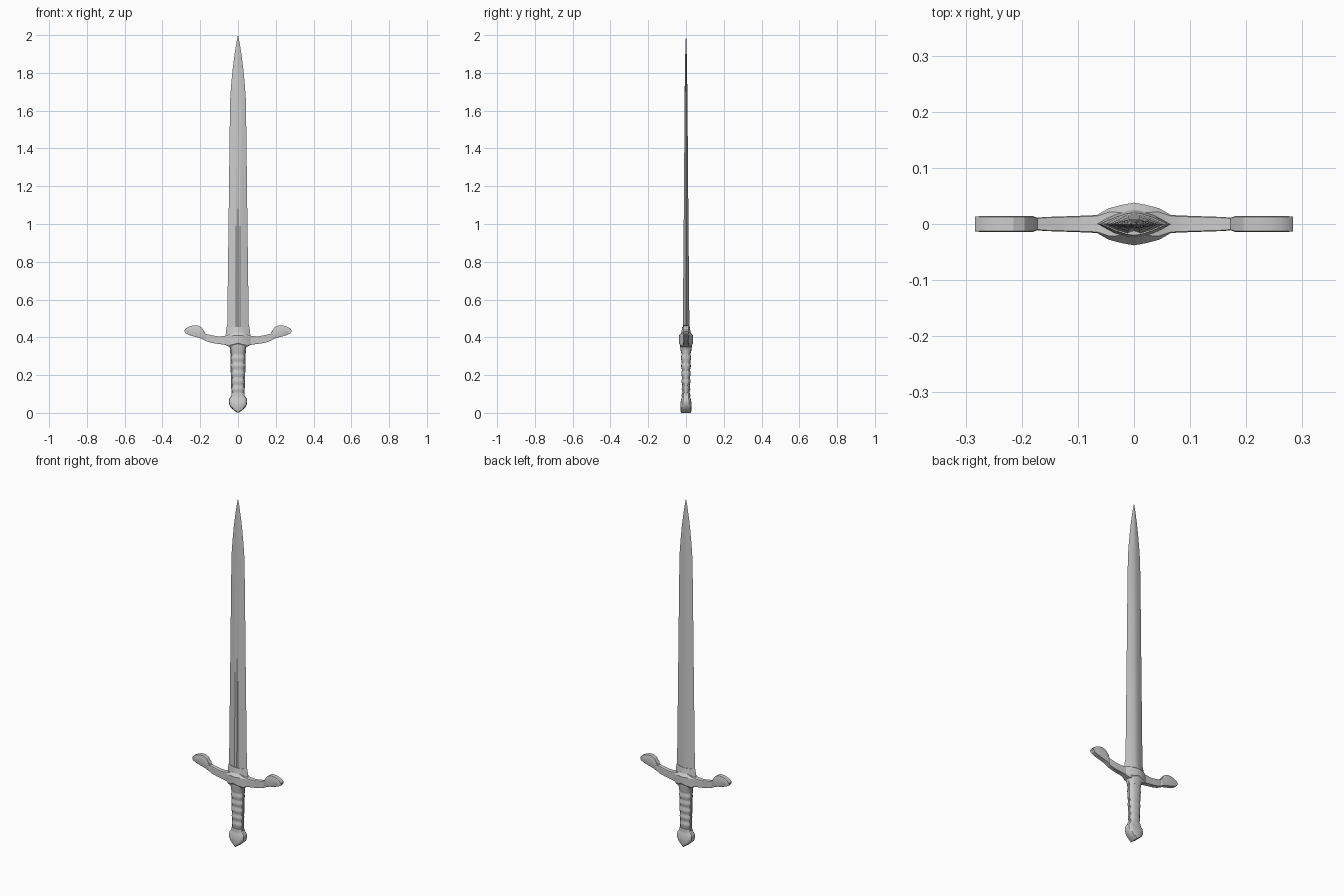
import bpy, bmesh
from math import cos, sin, pi, radians, copysign

if "Cube" in bpy.data.objects:
    bpy.data.objects.remove(bpy.data.objects["Cube"])


def loft(name, rings, angle=30):
    """Skin a list of equal-length point rings and cap both ends."""
    bm = bmesh.new()
    loops = [[bm.verts.new(p) for p in ring] for ring in rings]
    n = len(loops[0])
    for a, b in zip(loops, loops[1:]):
        for i in range(n):
            j = (i + 1) % n
            bm.faces.new((a[i], a[j], b[j], b[i]))
    bm.faces.new(loops[0])
    bm.faces.new(loops[-1])
    bmesh.ops.remove_doubles(bm, verts=bm.verts, dist=1e-5)
    bmesh.ops.recalc_face_normals(bm, faces=bm.faces)
    mesh = bpy.data.meshes.new(name)
    bm.to_mesh(mesh)
    bm.free()
    ob = bpy.data.objects.new(name, mesh)
    bpy.context.collection.objects.link(ob)
    bpy.ops.object.select_all(action='DESELECT')
    ob.select_set(True)
    bpy.context.view_layer.objects.active = ob
    bpy.ops.object.shade_smooth_by_angle(angle=radians(angle))
    return ob


def oval(z, hx, hy, n=16, power=0.8):
    """Horizontal superellipse ring."""
    pts = []
    for i in range(n):
        c, s = cos(2 * pi * i / n), sin(2 * pi * i / n)
        pts.append((hx * copysign(abs(c) ** power, c),
                    hy * copysign(abs(s) ** power, s), z))
    return pts


def lens(z, hx, hy, groove=0.0):
    """Sharp-edged blade section, with an optional fuller in the front face."""
    back = [(hx, 0), (hx * .55, hy * .6), (hx * .2, hy * .93), (0, hy),
            (-hx * .2, hy * .93), (-hx * .55, hy * .6)]
    front = [(-hx, 0), (-hx * .55, -hy * .6), (-hx * .2, -hy * .93), (0, -hy + groove),
             (hx * .2, -hy * .93), (hx * .55, -hy * .6)]
    return [(x, y, z) for x, y in back + front]


# Blade: long straight taper, then a curved point
blade = [(.40, .057, .018, .006), (.46, .057, .018, .006), (1.0, .050, .013, .005),
         (1.5, .044, .009, .003), (1.67, .041, .0075, .002), (1.75, .035, .0065, 0),
         (1.83, .027, .0055, 0), (1.90, .018, .004, 0), (1.96, .0085, .0025, 0),
         (2.0, .0004, .0004, 0)]
loft("blade", [lens(*s) for s in blade])

# Collar where the blade enters the guard
loft("blade_collar", [lens(.40, .066, .030), lens(.43, .064, .024), lens(.455, .060, .020)])

# Cross guard: chamfered sections swept along x, (x, bottom, top, half depth)
arm = [(0, .345, .433, .038), (.022, .346, .426, .034), (.045, .349, .416, .028),
       (.066, .360, .408, .016), (.10, .365, .405, .0145), (.13, .369, .409, .0135),
       (.160, .376, .416, .0125), (.172, .381, .419, .011), (.180, .386, .434, .014),
       (.195, .394, .454, .014), (.215, .400, .464, .014), (.24, .406, .463, .014),
       (.262, .413, .455, .014), (.276, .420, .447, .014), (.283, .430, .438, .013)]


def guard_section(x, zb, zt, hy):
    body = max(0, 1 - abs(x) / .066)
    cy = hy * (.88 - .4 * body)
    cz = (zt - zb) * (.08 + .2 * body)
    return [(x, -cy, zb), (x, cy, zb), (x, hy, zb + cz), (x, hy, zt - cz),
            (x, cy, zt), (x, -cy, zt), (x, -hy, zt - cz), (x, -hy, zb + cz)]


stations = [(-x, b, t, h) for x, b, t, h in reversed(arm[1:])] + arm
loft("cross_guard", [guard_section(*s) for s in stations], 25)

# Grip: gently swelling handle with wrapped ridges
rings = []
steps = 40
for i in range(steps + 1):
    t = i / steps
    ripple = .0018 * cos(2 * pi * 6 * t)
    rings.append(oval(.085 + .245 * t, .031 + .006 * t + ripple, .020 + .006 * t + ripple))
loft("grip", rings)

# Raised strips along the narrow sides of the grip
for side, label in ((-1, "left"), (1, "right")):
    loft("grip_strip_" + label,
         [[(p[0] + side * c, p[1], p[2]) for p in oval(z, .004, .006, 8)]
          for z, c in ((.09, .0305), (.20, .034), (.335, .0375))])

# Flared ferrule beneath the guard
loft("grip_ferrule", [oval(.322, .036, .027), oval(.335, .039, .029),
                      oval(.350, .046, .031), oval(.372, .056, .032)])

# Pommel: heart-like outline with a pointed base and flat faces
pommel = [(0, .002, .026), (.012, .020, .029), (.030, .040, .030), (.045, .047, .030),
          (.060, .049, .028), (.074, .047, .025), (.083, .040, .022), (.093, .034, .023),
          (.104, .032, .022)]
loft("pommel", [oval(z, hx, hy, 16, .6) for z, hx, hy in pommel])
